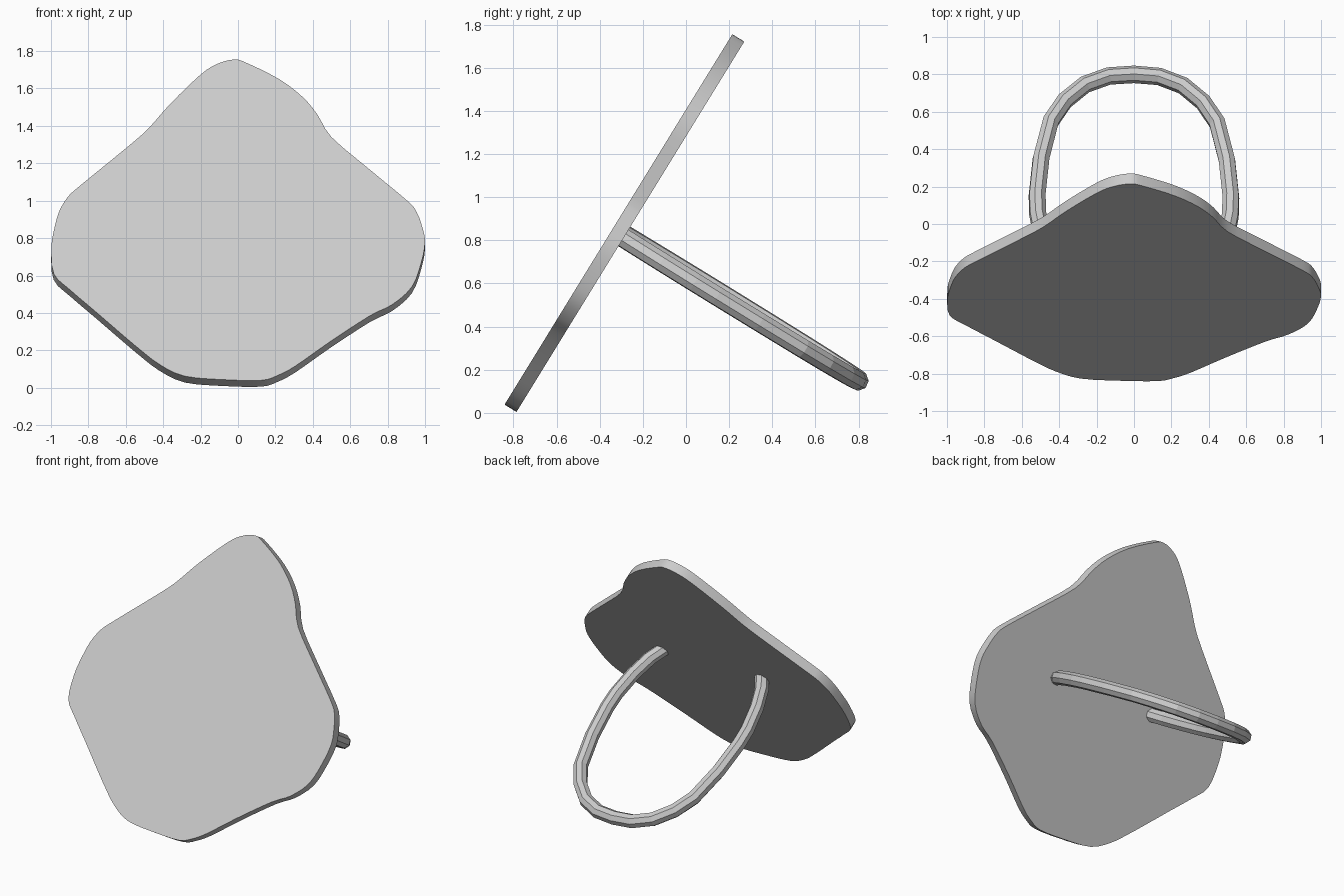
import bpy
import bmesh
from mathutils import Vector

old = bpy.data.objects.get("Cube")
if old:
    bpy.data.objects.remove(old, do_unlink=True)

# Single material
grey = bpy.data.materials.new("light_grey")
grey.use_nodes = True
colour = (0.6, 0.6, 0.6, 1.0)
grey.diffuse_color = colour
grey.node_tree.nodes["Principled BSDF"].inputs["Base Color"].default_value = colour

SLOPE = 0.615                              # lean of the panel
BACK = Vector((0, 1, -SLOPE)).normalized()  # normal of the panel's back
UP = Vector((0, SLOPE, 1)).normalized()     # uphill along the panel


def smooth_loop(points, steps):
    """Closed Catmull-Rom curve through the points."""
    pts = [Vector(p) for p in points]
    n = len(pts)
    result = []
    for i in range(n):
        a, b, c, d = (pts[(i + k) % n] for k in (-1, 0, 1, 2))
        for s in range(steps):
            t = s / steps
            result.append(b + 0.5 * t * ((c - a) + t * (2 * a - 5 * b + 4 * c - d
                          + t * (3 * (b - c) + d - a))))
    return result


# Leaning panel: wavy outline (x, height), pushed back to its thickness
outline = [
    (-0.02, 1.755), (0.05, 1.735), (0.22, 1.65), (0.345, 1.555), (0.425, 1.46),
    (0.5, 1.34), (0.7, 1.17), (0.905, 1.0), (0.955, 0.94), (0.985, 0.86),
    (1.0, 0.78), (0.98, 0.67), (0.93, 0.54), (0.825, 0.445), (0.705, 0.385),
    (0.49, 0.245), (0.305, 0.115), (0.21, 0.065), (0.125, 0.04), (-0.07, 0.043),
    (-0.285, 0.062), (-0.42, 0.125), (-0.525, 0.205), (-0.62, 0.285),
    (-0.765, 0.41), (-0.9, 0.525), (-0.985, 0.61), (-0.998, 0.75), (-0.98, 0.86),
    (-0.955, 0.945), (-0.91, 1.02), (-0.845, 1.08), (-0.6, 1.28), (-0.48, 1.385),
    (-0.365, 1.515), (-0.205, 1.67), (-0.115, 1.73),
]
bm = bmesh.new()
front = bm.faces.new([bm.verts.new((p.x, -0.84 + (p.y - 0.04) * SLOPE, p.y))
                      for p in smooth_loop(outline, 3)])
extruded = bmesh.ops.extrude_face_region(bm, geom=[front], use_keep_orig=True)
back_verts = [v for v in extruded["geom"] if isinstance(v, bmesh.types.BMVert)]
bmesh.ops.translate(bm, verts=back_verts, vec=BACK * 0.065)
bmesh.ops.recalc_face_normals(bm, faces=bm.faces)
mesh = bpy.data.meshes.new("panel")
bm.to_mesh(mesh)
bm.free()
mesh.materials.append(grey)
panel = bpy.data.objects.new("panel", mesh)
bpy.context.collection.objects.link(panel)
bpy.ops.object.select_all(action="DESELECT")
panel.select_set(True)
bpy.context.view_layer.objects.active = panel
bpy.ops.object.shade_smooth_by_angle()

# Rear loop stand: half path (x, y), mirrored, swept with an octagon
half = [(0.38, -0.31), (0.44, -0.22), (0.485, -0.1), (0.515, 0.05), (0.518, 0.15),
        (0.497, 0.345), (0.445, 0.545), (0.37, 0.655), (0.262, 0.743),
        (0.135, 0.79), (0, 0.8)]
path = half + [(-x, y) for x, y in reversed(half[:-1])]
curve = bpy.data.curves.new("loop_stand", "CURVE")
curve.dimensions = "3D"
curve.bevel_depth = 0.047
curve.bevel_resolution = 2
curve.use_fill_caps = True
spline = curve.splines.new("POLY")
spline.points.add(len(path) - 1)
spline.use_smooth = False
for point, (x, y) in zip(spline.points, path):
    centre = Vector((x, y, 0.82 - SLOPE * (y + 0.29))) - UP * x * 0.02
    point.co = (*centre, 1)
curve.materials.append(grey)
stand = bpy.data.objects.new("loop_stand", curve)
bpy.context.collection.objects.link(stand)
